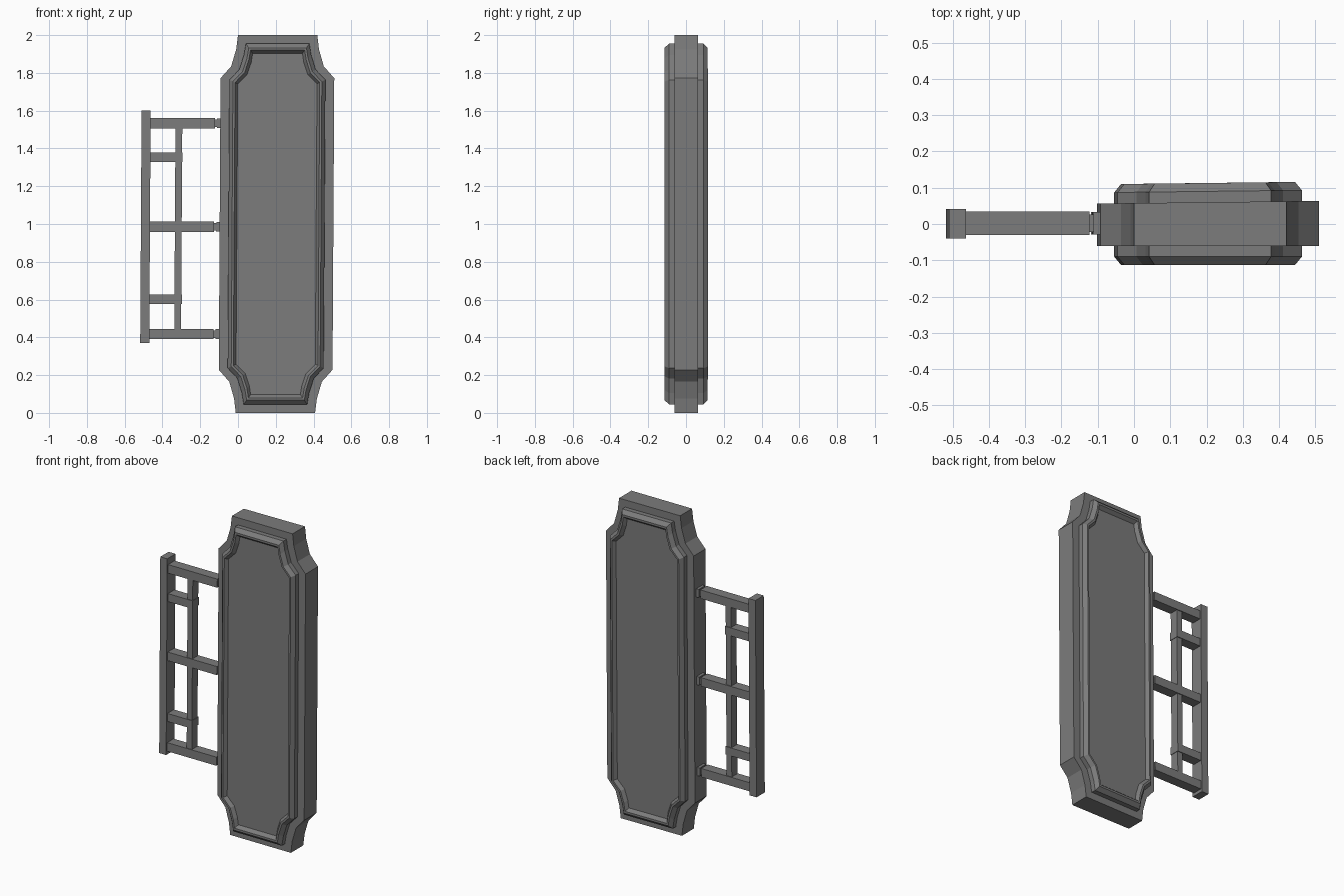
import bpy, bmesh
from mathutils import Vector

cube = bpy.data.objects.get("Cube")
if cube:
    bpy.data.objects.remove(cube, do_unlink=True)

grey = bpy.data.materials.new("dark grey")
grey.use_nodes = True
colour = (0.2, 0.2, 0.2, 1)
grey.diffuse_color = colour
grey.node_tree.nodes["Principled BSDF"].inputs["Base Color"].default_value = colour

CX = 0.21  # centre line of the board


def lean(co):
    """Slight hand-made lean of the whole sign."""
    return Vector((co.x + 0.006 * (co.z - 2), co.y, co.z))


def finish(name, bm):
    for v in bm.verts:
        v.co = lean(v.co)
    bmesh.ops.recalc_face_normals(bm, faces=bm.faces)
    mesh = bpy.data.meshes.new(name)
    bm.to_mesh(mesh)
    bm.free()
    mesh.materials.append(grey)
    obj = bpy.data.objects.new(name, mesh)
    bpy.context.collection.objects.link(obj)
    return obj


def outline(corner):
    """Mirror one scalloped corner into a closed outline."""
    flip = corner[::-1]
    return (corner + [(x, -z) for x, z in flip]
            + [(-x, -z) for x, z in corner] + [(-x, z) for x, z in flip])


def loft(name, rings):
    """Join (corner, depth) rings and cap both ends."""
    bm = bmesh.new()
    loops = []
    for corner, y in rings:
        loops.append([bm.verts.new((CX + x, y + (0.012 * x if y > 0 else 0), 1 + z))
                      for x, z in outline(corner)])
    n = len(loops[0])
    for a, b in zip(loops, loops[1:]):
        for i in range(n):
            j = (i + 1) % n
            bm.faces.new((a[i], a[j], b[j], b[i]))
    bm.faces.new(loops[0])
    bm.faces.new(loops[-1])
    return finish(name, bm)


def box(name, x, y, z):
    bm = bmesh.new()
    bmesh.ops.create_cube(bm, size=1)
    for v in bm.verts:
        v.co = Vector([lo + (c + 0.5) * (hi - lo) for c, (lo, hi) in zip(v.co, (x, y, z))])
    return finish(name, bm)


# Board core
core = [(0.21, 1.0), (0.219, 0.925), (0.245, 0.835), (0.301, 0.772)]
loft("board_core", [(core, -0.06), (core, 0.06)])


# Raised moulding with a recessed panel, on each side
def rim(d):
    return [(0.168 - 0.7 * d, 0.955 - d), (0.178 - 0.75 * d, 0.895 - 0.75 * d),
            (0.202 - 0.8 * d, 0.818 - 0.5 * d), (0.254 - 0.85 * d, 0.763 - 0.4 * d)]


for name, s in (("front_moulding", -1), ("back_moulding", 1)):
    loft(name, [(rim(0), 0.05 * s), (rim(0), 0.09 * s), (rim(0.022), 0.113 * s),
                (rim(0.035), 0.113 * s), (rim(0.052), 0.092 * s)])

# Mounting post and bracket
box("wall_post", (-0.508, -0.46), (-0.04, 0.042), (0.37, 1.6))
box("bracket_upright", (-0.328, -0.292), (-0.026, 0.029), (0.42, 1.53))
for name, z in (("lower", 0.417), ("middle", 0.985), ("upper", 1.533)):
    box(name + "_arm", (-0.47, -0.12), (-0.03, 0.034), (z - 0.027, z + 0.027))
    box(name + "_arm_neck", (-0.121, -0.105), (-0.022, 0.026), (z - 0.02, z + 0.02))
    box(name + "_arm_flange", (-0.109, -0.08), (-0.029, 0.033), (z - 0.026, z + 0.026))
for name, z in (("lower", 0.602), ("upper", 1.353)):
    box(name + "_short_bar", (-0.47, -0.289), (-0.03, 0.034), (z - 0.025, z + 0.025))
